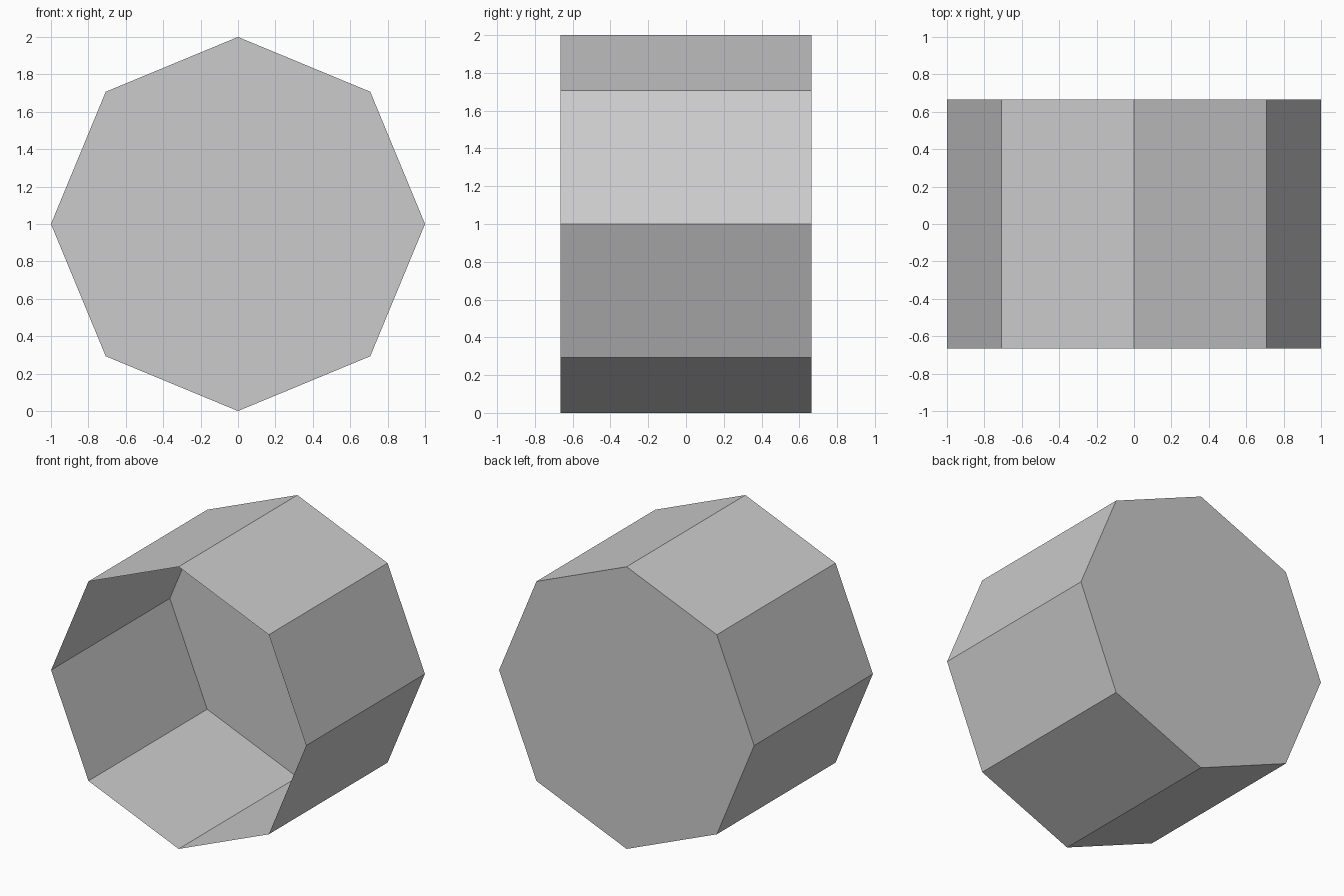
import bpy, bmesh
from math import pi
from mathutils import Matrix

if "Cube" in bpy.data.objects:
    bpy.data.objects.remove(bpy.data.objects["Cube"])

RADIUS, DEPTH, SIDES = 1.0, 1.33, 8

# Octagonal cup lying on its side: closed at the back, open at the front
bm = bmesh.new()
bmesh.ops.create_cone(bm, cap_ends=True, cap_tris=False, segments=SIDES,
                      radius1=RADIUS, radius2=RADIUS, depth=DEPTH)
bm.transform(Matrix.Translation((0, 0, RADIUS)) @ Matrix.Rotation(pi / 2, 4, 'X'))
bm.normal_update()

# Remove the front cap
front = [f for f in bm.faces if f.normal.y < -0.9]
bmesh.ops.delete(bm, geom=front, context='FACES_ONLY')

mesh = bpy.data.meshes.new("octagonal_cup")
bm.to_mesh(mesh)
bm.free()
bpy.context.collection.objects.link(bpy.data.objects.new("octagonal_cup", mesh))
